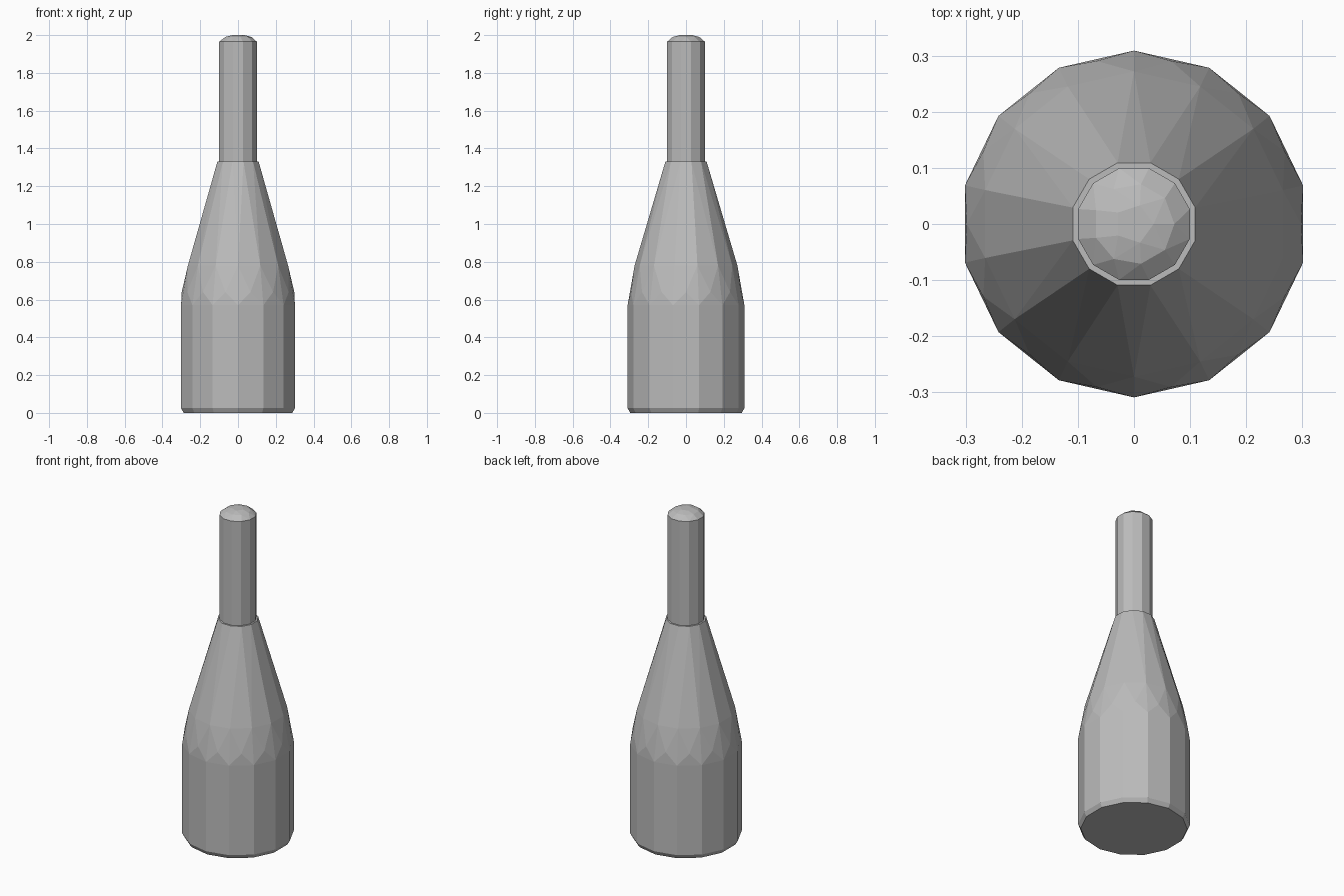
import bpy, bmesh, math

if "Cube" in bpy.data.objects:
    bpy.data.objects.remove(bpy.data.objects["Cube"])

grey = bpy.data.materials.new("plain grey")
grey.diffuse_color = (0.5, 0.5, 0.5, 1)
grey.use_nodes = True
grey.node_tree.nodes["Principled BSDF"].inputs["Base Color"].default_value = grey.diffuse_color


def faceted_solid(name, rings):
    """Faceted convex solid through rings of (z, radius, sides, turn in steps)."""
    bm = bmesh.new()
    for z, r, n, turn in rings:
        for i in range(n):
            a = 2 * math.pi * (i + turn) / n
            bm.verts.new((r * math.cos(a), r * math.sin(a), z))
    hull = bmesh.ops.convex_hull(bm, input=bm.verts[:])
    loose = [v for v in bm.verts if not v.link_faces]
    bmesh.ops.delete(bm, geom=loose, context='VERTS')
    bmesh.ops.recalc_face_normals(bm, faces=bm.faces[:])
    mesh = bpy.data.meshes.new(name)
    bm.to_mesh(mesh)
    bm.free()
    mesh.materials.append(grey)
    obj = bpy.data.objects.new(name, mesh)
    bpy.context.collection.objects.link(obj)
    return obj


# Body: chamfered base, straight wall, shoulder tapering to a narrow top
faceted_solid("bottle_body", [
    (0.00, 0.295, 14, 0.5),
    (0.025, 0.309, 14, 0.5),
    (0.57, 0.309, 14, 0.5),
    (0.64, 0.298, 14, 0.0),
    (0.78, 0.272, 14, 0.5),
    (1.33, 0.113, 12, 0.5),
])

# Neck: straight tube with a low domed tip
faceted_solid("bottle_neck", [
    (1.32, 0.103, 12, 0.5),
    (1.965, 0.103, 12, 0.5),
    (1.99, 0.072, 9, 0.0),
    (2.00, 0.035, 5, 0.0),
])
